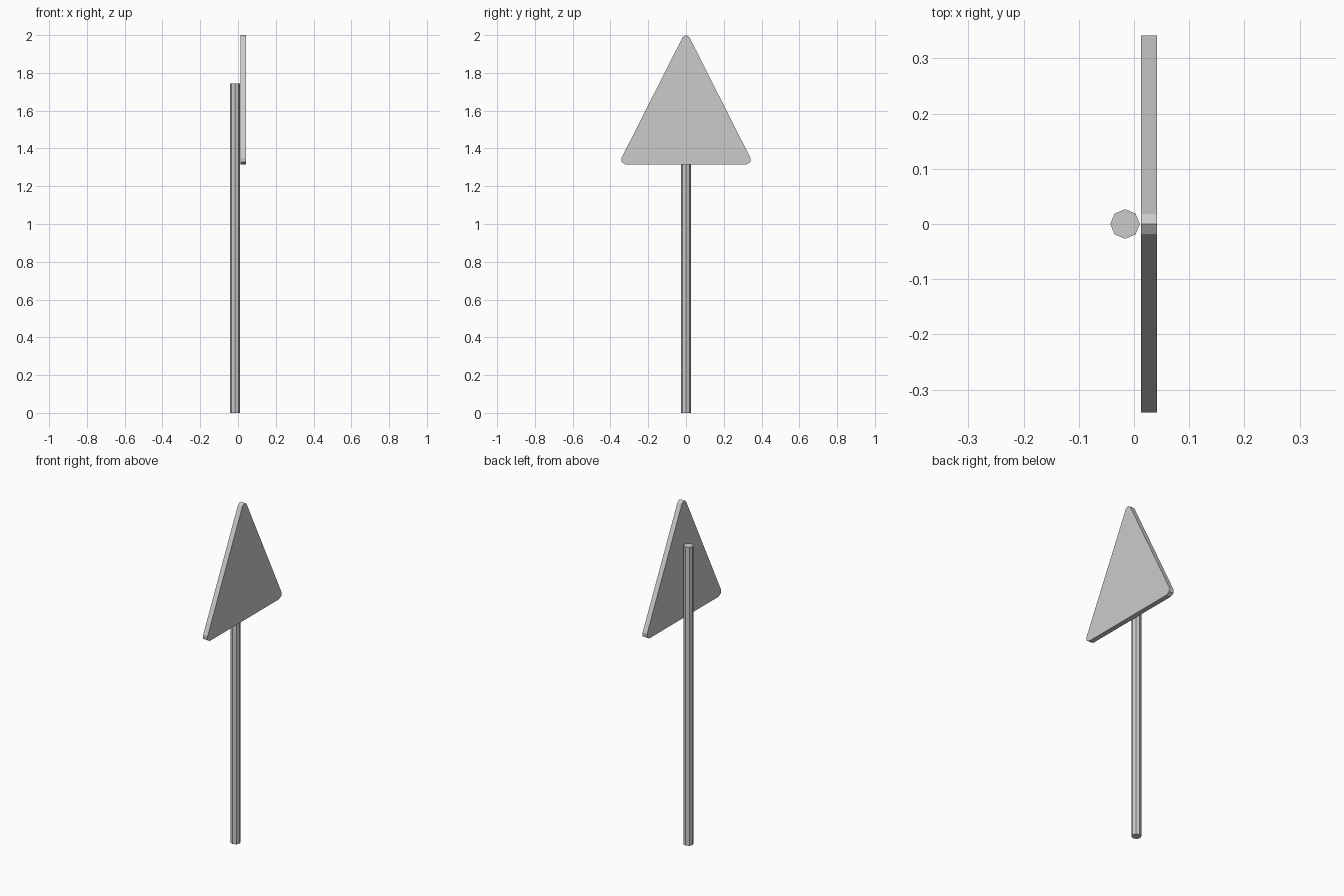
import bpy, bmesh

if "Cube" in bpy.data.objects:
    bpy.data.objects.remove(bpy.data.objects["Cube"])

# Post: eight-sided flat-shaded pole
H = 1.745
bpy.ops.mesh.primitive_cylinder_add(vertices=8, radius=0.0268, depth=H,
                                    location=(-0.0162, 0, H / 2))
bpy.context.object.name = "post"

# Sign plate: rounded triangle, half outline mirrored across y = 0
half = [(0.018, 1.989), (0.3415, 1.349), (0.340, 1.327), (0.320, 1.315)]
outline = [(0, 2.0)] + half + [(-y, z) for y, z in reversed(half)]

bm = bmesh.new()
face = bm.faces.new([bm.verts.new((0.013, y, z)) for y, z in outline])
# Thicken along x, keeping the back face
ext = bmesh.ops.extrude_face_region(bm, geom=[face], use_keep_orig=True)
verts = [g for g in ext["geom"] if isinstance(g, bmesh.types.BMVert)]
bmesh.ops.translate(bm, verts=verts, vec=(0.029, 0, 0))
bmesh.ops.recalc_face_normals(bm, faces=bm.faces)
mesh = bpy.data.meshes.new("sign_plate")
bm.to_mesh(mesh)
bm.free()
bpy.context.collection.objects.link(bpy.data.objects.new("sign_plate", mesh))
